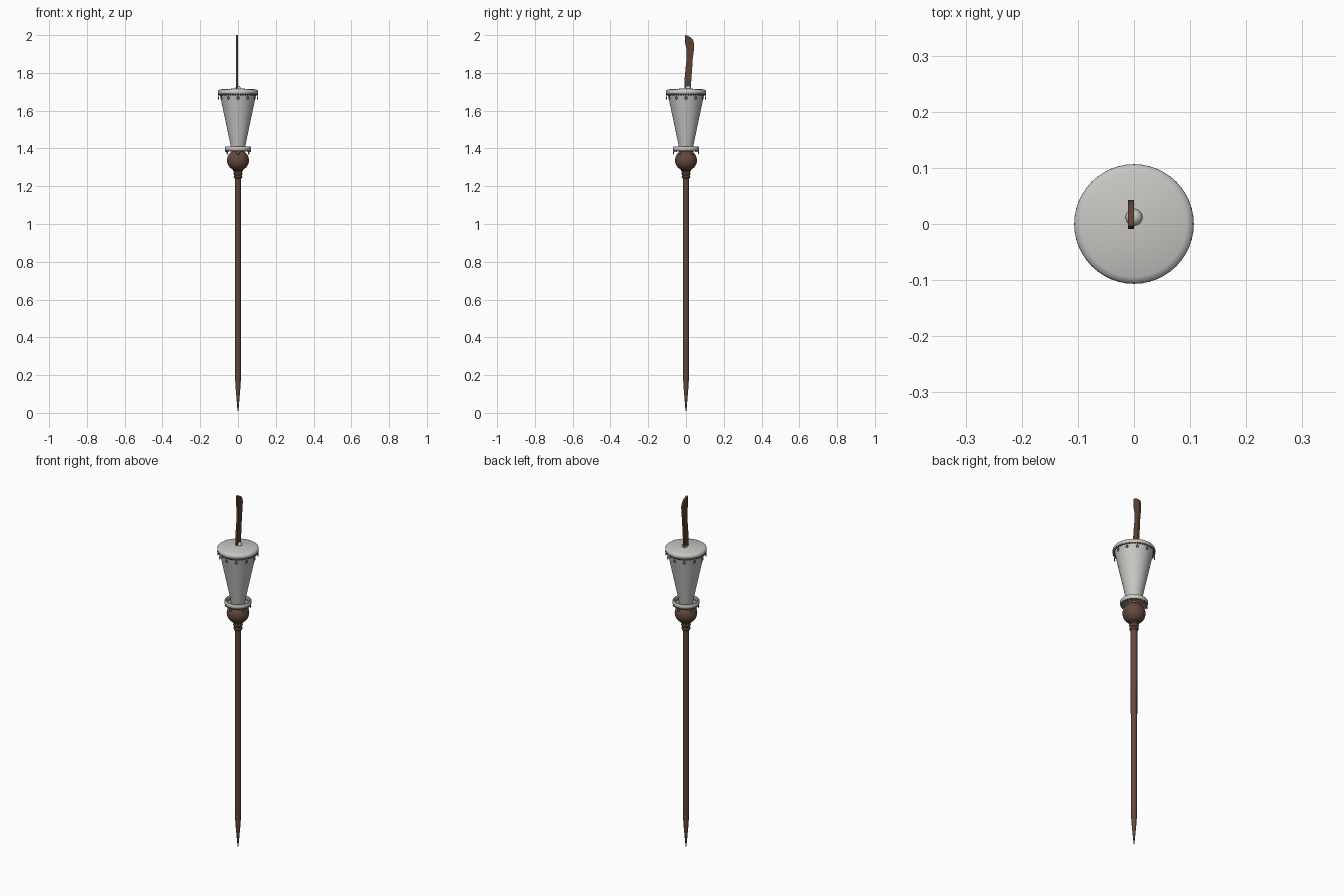
import bpy, bmesh, math
from mathutils import Matrix, Vector

if "Cube" in bpy.data.objects:
    bpy.data.objects.remove(bpy.data.objects["Cube"])

def mat(name, c):
    m = bpy.data.materials.new(name)
    m.diffuse_color = (*c, 1)
    m.use_nodes = True
    m.node_tree.nodes["Principled BSDF"].inputs["Base Color"].default_value = m.diffuse_color
    return m

WOOD = mat("brown_wood", (0.125, 0.065, 0.043))
BLADE = mat("dark_brown_blade", (0.11, 0.055, 0.034))
CLOTH = mat("pale_grey_cloth", (0.58, 0.57, 0.55))
BEAD = mat("dark_grey_beads", (0.13, 0.13, 0.13))
TAN = mat("tan_lining", (0.36, 0.29, 0.20))

def finish(name, bm, m, angle=40):
    bmesh.ops.recalc_face_normals(bm, faces=bm.faces)
    me = bpy.data.meshes.new(name)
    bm.to_mesh(me)
    bm.free()
    me.materials.append(m)
    ob = bpy.data.objects.new(name, me)
    bpy.context.collection.objects.link(ob)
    bpy.ops.object.select_all(action='DESELECT')
    ob.select_set(True)
    bpy.context.view_layer.objects.active = ob
    bpy.ops.object.shade_smooth_by_angle(angle=math.radians(angle))
    return ob

def lathe(name, prof, m, n=32, closed=False):
    """Revolve (radius, z) points about the z axis."""
    bm = bmesh.new()
    vs = [bm.verts.new((r, 0, z)) for r, z in prof]
    es = [bm.edges.new(p) for p in zip(vs, vs[1:])]
    if closed:
        es.append(bm.edges.new((vs[-1], vs[0])))
    bmesh.ops.spin(bm, geom=vs + es, cent=(0, 0, 0), axis=(0, 0, 1),
                   angle=2 * math.pi, steps=n, use_duplicate=False)
    bmesh.ops.remove_doubles(bm, verts=bm.verts, dist=1e-5)
    return finish(name, bm, m)

def ball(bm, pos, scale, u=10, v=6, rot=0):
    bmesh.ops.create_uvsphere(bm, u_segments=u, v_segments=v, radius=1,
        matrix=Matrix.Translation(pos) @ Matrix.Rotation(rot, 4, 'Z') @ Matrix.Diagonal((*scale, 1)))

# Sharpened pole with turned collar
lathe("pole", [(0, 0), (0.004, 0.03), (0.0125, 0.13), (0.016, 0.19), (0.0165, 1.24),
               (0.022, 1.244), (0.024, 1.250), (0.019, 1.257), (0.023, 1.263), (0.025, 1.270),
               (0.020, 1.277), (0.026, 1.282), (0.024, 1.29), (0, 1.29)], WOOD, 20)

# Ball under the shade
bm = bmesh.new()
ball(bm, (0, 0, 1.337), (0.058, 0.058, 0.056), 32, 20)
finish("ball", bm, WOOD)

# Lower trim ring, with a tan lining
lathe("lower_ring", [(0.060, 1.387), (0.066, 1.387), (0.070, 1.394), (0.070, 1.405),
                     (0.066, 1.411), (0.061, 1.411), (0.058, 1.405), (0.058, 1.391)], CLOTH, 40, True)
lathe("ring_lining", [(0.0574, 1.407), (0.0574, 1.390), (0.03, 1.388)], TAN, 40)

# Conical cloth body and its lid
lathe("cone_body", [(0, 1.385), (0.034, 1.385), (0.039, 1.415), (0.099, 1.70), (0, 1.70)], CLOTH, 40)
lathe("lid", [(0.098, 1.688), (0.104, 1.688), (0.1065, 1.695), (0.1065, 1.703),
              (0.103, 1.709), (0.094, 1.713), (0, 1.718)], CLOTH, 48)

# Small knob at the blade root
bm = bmesh.new()
ball(bm, (0, 0.012, 1.718), (0.015, 0.015, 0.014), 20, 12)
finish("knob", bm, CLOTH)

# Beads and hanging drops around both rims
def fringe(name, r, z, n, size, drop_every, drop):
    bm = bmesh.new()
    for i in range(n):
        a = 2 * math.pi * i / n - math.pi / 2
        d = Vector((math.cos(a), math.sin(a), 0))
        ball(bm, d * r + Vector((0, 0, z)), (size * 0.7, size, size), 8, 5, a)
        if i % drop_every == 0:
            ball(bm, d * r + Vector((0, 0, z - drop * 0.45)), (0.0012, 0.0012, drop * 0.5), 6, 4, a)
            ball(bm, d * r + Vector((0, 0, z - drop)), (0.003, 0.0075, 0.009), 8, 6, a)
    finish(name, bm, BEAD, 60)

fringe("upper_fringe", 0.1035, 1.686, 48, 0.0052, 4, 0.019)
fringe("lower_fringe", 0.0655, 1.386, 36, 0.004, 6, 0.010)

# Flat blade: (y, z) outline given thickness along x
outline = [(-0.005, 1.70), (0.025, 1.70), (0.028, 1.76), (0.033, 1.83), (0.036, 1.88),
           (0.042, 1.92), (0.043, 1.955), (0.037, 1.975), (0.025, 1.988), (0.010, 1.996),
           (-0.004, 2.0), (-0.004, 1.955), (0.003, 1.92), (0.002, 1.86), (-0.003, 1.82), (-0.009, 1.75)]
bm = bmesh.new()
f = bm.faces.new([bm.verts.new((-0.011, y, z)) for y, z in outline])
ext = bmesh.ops.extrude_face_region(bm, geom=[f], use_keep_orig=True)
bmesh.ops.translate(bm, vec=(0.011, 0, 0),
                    verts=[g for g in ext["geom"] if isinstance(g, bmesh.types.BMVert)])
finish("blade", bm, BLADE, 30)
